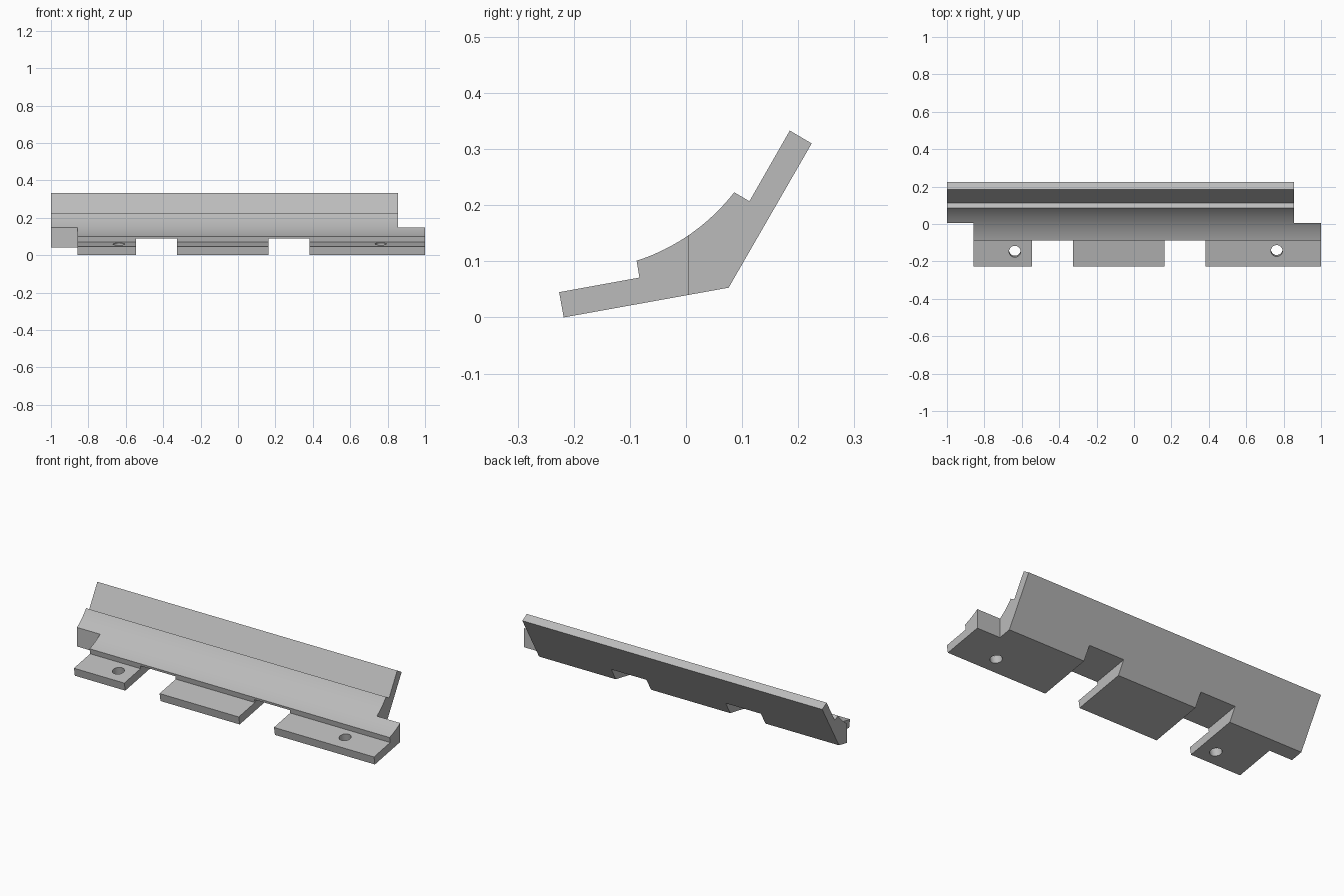
import bpy
import bmesh
import math
from mathutils import Matrix, Vector

cube = bpy.data.objects.get("Cube")
if cube:
    bpy.data.objects.remove(cube, do_unlink=True)

TILT = math.radians(10)  # slope of the mounting flaps
SLOPE = math.tan(TILT)

grey = bpy.data.materials.new("plain_grey")
grey.use_nodes = True
grey.diffuse_color = (0.5, 0.5, 0.5, 1)
grey.node_tree.nodes["Principled BSDF"].inputs["Base Color"].default_value = (0.5, 0.5, 0.5, 1)


def add_object(name, bm):
    bmesh.ops.recalc_face_normals(bm, faces=bm.faces)
    mesh = bpy.data.meshes.new(name)
    bm.to_mesh(mesh)
    bm.free()
    mesh.materials.append(grey)
    obj = bpy.data.objects.new(name, mesh)
    bpy.context.collection.objects.link(obj)
    return obj


def prism(name, outline, x0, x1):
    """Extrude a closed (y, z) outline along x."""
    bm = bmesh.new()
    face = bm.faces.new([bm.verts.new((x0, y, z)) for y, z in outline])
    new = bmesh.ops.extrude_face_region(bm, geom=[face])["geom"]
    verts = [v for v in new if isinstance(v, bmesh.types.BMVert)]
    bmesh.ops.translate(bm, verts=verts, vec=(x1 - x0, 0, 0))
    return add_object(name, bm)


def arc(start, end, sag, steps):
    """Points from start to end on an arc bulging down by sag."""
    a, b = Vector(start), Vector(end)
    half = (b - a).length / 2
    radius = (half * half + sag * sag) / (2 * sag)
    along = (b - a).normalized()
    up = Vector((-along.y, along.x))
    centre = (a + b) / 2 + up * (radius - sag)
    sweep = math.asin(half / radius)
    points = []
    for i in range(steps + 1):
        t = sweep * (2 * i / steps - 1)
        points.append(centre + along * radius * math.sin(t) - up * radius * math.cos(t))
    return points


def cut(target, cutter):
    mod = target.modifiers.new("cut", 'BOOLEAN')
    mod.operation = 'DIFFERENCE'
    mod.solver = 'EXACT'
    mod.object = cutter
    bpy.context.view_layer.objects.active = target
    bpy.ops.object.modifier_apply(modifier=mod.name)
    bpy.data.objects.remove(cutter, do_unlink=True)


# Bent bracket: flap, thick concave middle and upright plate
outline = [(-0.218, 0), (0.076, 0.053), (0.224, 0.31), (0.185, 0.333),
           (0.113, 0.207)]
outline += [tuple(p) for p in reversed(arc((-0.088, 0.101), (0.086, 0.223), 0.016, 20))]
outline += [(-0.083, 0.071), (-0.226, 0.045)]
bracket = prism("hinge_bracket", outline, -1, 1)


def box(y0, y1):
    return [(y0, -0.2), (y1, -0.2), (y1, 0.6), (y0, 0.6)]


# Overlapping end steps
cut(bracket, prism("front_end_cutter", box(-0.5, 0.005), -1.2, -0.857))
cut(bracket, prism("rear_end_cutter", box(0.005, 0.5), 0.856, 1.2))

# Two slots running under the body, parallel to the flaps
ceiling = [(y, 0.088 + SLOPE * (y + 0.086)) for y in (0.4, -0.4)]
slot = [(-0.4, -0.3), (0.4, -0.3)] + ceiling
for x0, x1 in ((-0.545, -0.327), (0.163, 0.381)):
    cut(bracket, prism("slot_cutter", slot, x0, x1))

# Screw holes square to the flaps
for x, y in ((-0.637, -0.147), (0.763, -0.143)):
    bm = bmesh.new()
    place = Matrix.Translation((x, y, 0.045 + SLOPE * (y + 0.226))) @ Matrix.Rotation(TILT, 4, 'X')
    bmesh.ops.create_cone(bm, cap_ends=True, segments=32, radius1=0.031,
                          radius2=0.031, depth=0.16, matrix=place)
    cut(bracket, add_object("hole_cutter", bm))

bpy.ops.object.select_all(action='DESELECT')
bracket.select_set(True)
bpy.context.view_layer.objects.active = bracket
bpy.ops.object.shade_smooth_by_angle(angle=math.radians(25))
